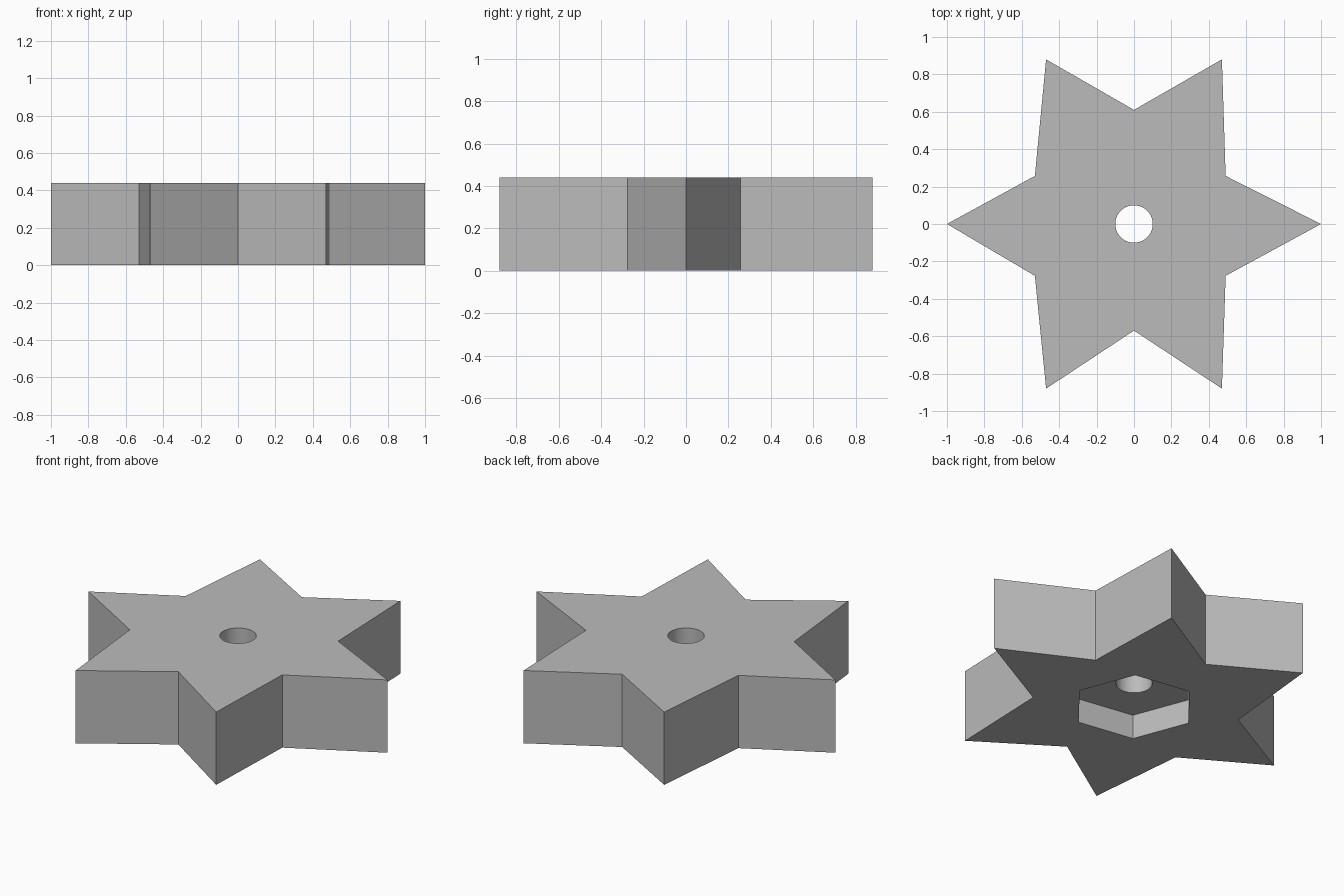
import bpy
import bmesh
from math import radians

HEIGHT = 0.44

default_cube = bpy.data.objects.get("Cube")
if default_cube:
    bpy.data.objects.remove(default_cube, do_unlink=True)

# Single plain grey
grey = bpy.data.materials.new("grey")
grey.use_nodes = True
grey.diffuse_color = (0.5, 0.5, 0.5, 1)
grey.node_tree.nodes["Principled BSDF"].inputs["Base Color"].default_value = grey.diffuse_color

# Star outline: tips alternate with inner corners, counter-clockwise
outline = [(1, 0), (0.49, 0.257), (0.47, 0.88), (0, 0.61), (-0.47, 0.88), (-0.53, 0.257),
           (-1, 0), (-0.53, -0.277), (-0.47, -0.88), (0, -0.57), (0.47, -0.88), (0.49, -0.277)]

# Star body
bm = bmesh.new()
base = bm.faces.new([bm.verts.new((x, y, 0)) for x, y in outline])
top = bmesh.ops.extrude_face_region(bm, geom=[base])["geom"]
bmesh.ops.translate(bm, vec=(0, 0, HEIGHT),
                    verts=[v for v in top if isinstance(v, bmesh.types.BMVert)])
bmesh.ops.recalc_face_normals(bm, faces=bm.faces)
mesh = bpy.data.meshes.new("star_body")
bm.to_mesh(mesh)
bm.free()
mesh.materials.append(grey)
star = bpy.data.objects.new("star_body", mesh)
bpy.context.collection.objects.link(star)


def cut_prism(name, sides, radius, z_low, z_high, angle=0):
    """Cut an upright prism out of the star."""
    bpy.ops.mesh.primitive_cylinder_add(
        vertices=sides, radius=radius, depth=z_high - z_low,
        location=(0, 0, (z_low + z_high) / 2), rotation=(0, 0, radians(angle)))
    cutter = bpy.context.object
    cutter.name = name
    cutter.hide_render = True
    cutter.data.materials.append(grey)
    bpy.ops.object.select_all(action='DESELECT')
    star.select_set(True)
    bpy.context.view_layer.objects.active = star
    mod = star.modifiers.new(name, 'BOOLEAN')
    mod.operation = 'DIFFERENCE'
    mod.solver = 'EXACT'
    mod.object = cutter
    bpy.ops.object.modifier_apply(modifier=mod.name)
    bpy.data.objects.remove(cutter, do_unlink=True)


# Hexagonal nut pocket underneath, then the round bolt hole
# (primitive cylinders start their first corner on the y axis)
cut_prism("nut_pocket_cutter", 6, 0.347, -0.1, 0.147, angle=51 - 90)
cut_prism("bolt_hole_cutter", 64, 0.1, -0.1, HEIGHT + 0.1)

bpy.ops.object.shade_smooth_by_angle(angle=radians(30))
